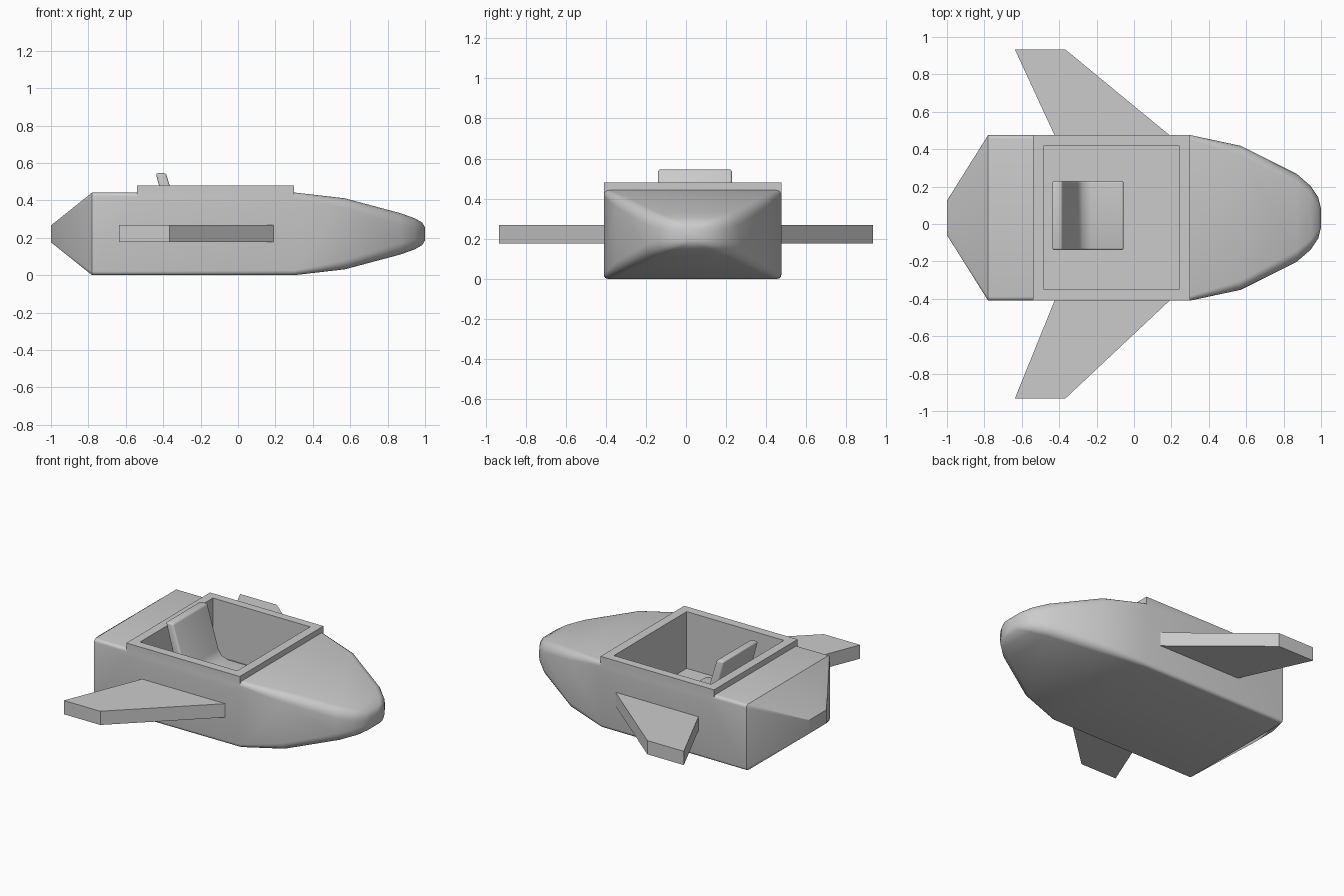
import bpy, bmesh, math

if "Cube" in bpy.data.objects:
    bpy.data.objects.remove(bpy.data.objects["Cube"])

CY, CZ = 0.033, 0.221          # centre line of the hull


def finish(bm, name):
    bmesh.ops.recalc_face_normals(bm, faces=bm.faces)
    me = bpy.data.meshes.new(name)
    bm.to_mesh(me)
    bm.free()
    ob = bpy.data.objects.new(name, me)
    bpy.context.collection.objects.link(ob)
    return ob


def activate(ob):
    bpy.ops.object.select_all(action='DESELECT')
    ob.select_set(True)
    bpy.context.view_layer.objects.active = ob


def box(name, lo, hi):
    bm = bmesh.new()
    bmesh.ops.create_cube(bm, size=1)
    for v in bm.verts:
        v.co = [(a + b) / 2 + c * (b - a) for a, b, c in zip(lo, hi, v.co)]
    return finish(bm, name)


def prism(name, points, vec):
    bm = bmesh.new()
    f = bm.faces.new([bm.verts.new(p) for p in points])
    ext = bmesh.ops.extrude_face_region(bm, geom=[f])['geom']
    bmesh.ops.translate(bm, vec=vec, verts=[e for e in ext if isinstance(e, bmesh.types.BMVert)])
    return finish(bm, name)


def boolean(ob, tool, operation):
    m = ob.modifiers.new(operation.lower(), 'BOOLEAN')
    m.object, m.operation, m.solver = tool, operation, 'EXACT'
    activate(ob)
    bpy.ops.object.modifier_apply(modifier=m.name)
    bpy.data.objects.remove(tool)


# hull: rounded rectangles lofted along x (x, half width, half height, corner radius)
sections = [(-1.0, .092, .045, .004), (-.78, .4425, .221, .02), (.3, .4425, .221, .025),
            (.57, .385, .19, .05), (.87, .235, .11, .06), (.945, .17, .083, .055),
            (.985, .11, .06, .045), (1.0, .05, .035, .03)]
bm = bmesh.new()
rings = []
for x, w, h, r in sections:
    ring = []
    for q, (sy, sz) in enumerate([(1, 1), (-1, 1), (-1, -1), (1, -1)]):
        for k in range(5):
            a = math.pi / 2 * (q + k / 4)
            ring.append(bm.verts.new((x, CY + sy * (w - r) + r * math.cos(a),
                                      CZ + sz * (h - r) + r * math.sin(a))))
    rings.append(ring)
for a, b in zip(rings, rings[1:]):
    for i in range(len(a)):
        j = (i + 1) % len(a)
        bm.faces.new((a[i], a[j], b[j], b[i]))
bm.faces.new(rings[0])
bm.faces.new(rings[-1])
hull = finish(bm, "hull")

# raised cockpit rim and the cockpit well
boolean(hull, box("rim", (-.54, CY - .4425, .38), (.3, CY + .4425, .48)), 'UNION')
boolean(hull, box("well", (-.48, -.35, .10), (.24, .42, .7)), 'DIFFERENCE')
activate(hull)
bpy.ops.object.shade_smooth_by_angle(angle=math.radians(33))

# wings
for side, root, name in [(1, .475, "left_wing"), (-1, .41, "right_wing")]:
    pts = [(-.637, .933), (-.367, .933), (.19, root), (.19, root - .02),
           (-.425, root - .02), (-.425, root)]
    prism(name, [(x, side * y, .177) for x, y in pts], (0, 0, .092))

# seat: L-shaped side profile with a soft inner corner
profile = [(-.44, .545), (-.385, .545), (-.30, .26), (-.275, .225), (-.23, .21),
           (-.055, .21), (-.055, .10), (-.32, .10)]
seat = prism("seat", [(x, -.14, z) for x, z in profile], (0, .37, 0))
bev = seat.modifiers.new("soft_edges", 'BEVEL')
bev.width, bev.segments, bev.limit_method = .012, 3, 'ANGLE'
bev.angle_limit = math.radians(50)
activate(seat)
bpy.ops.object.modifier_apply(modifier=bev.name)
bpy.ops.object.shade_smooth_by_angle(angle=math.radians(40))
